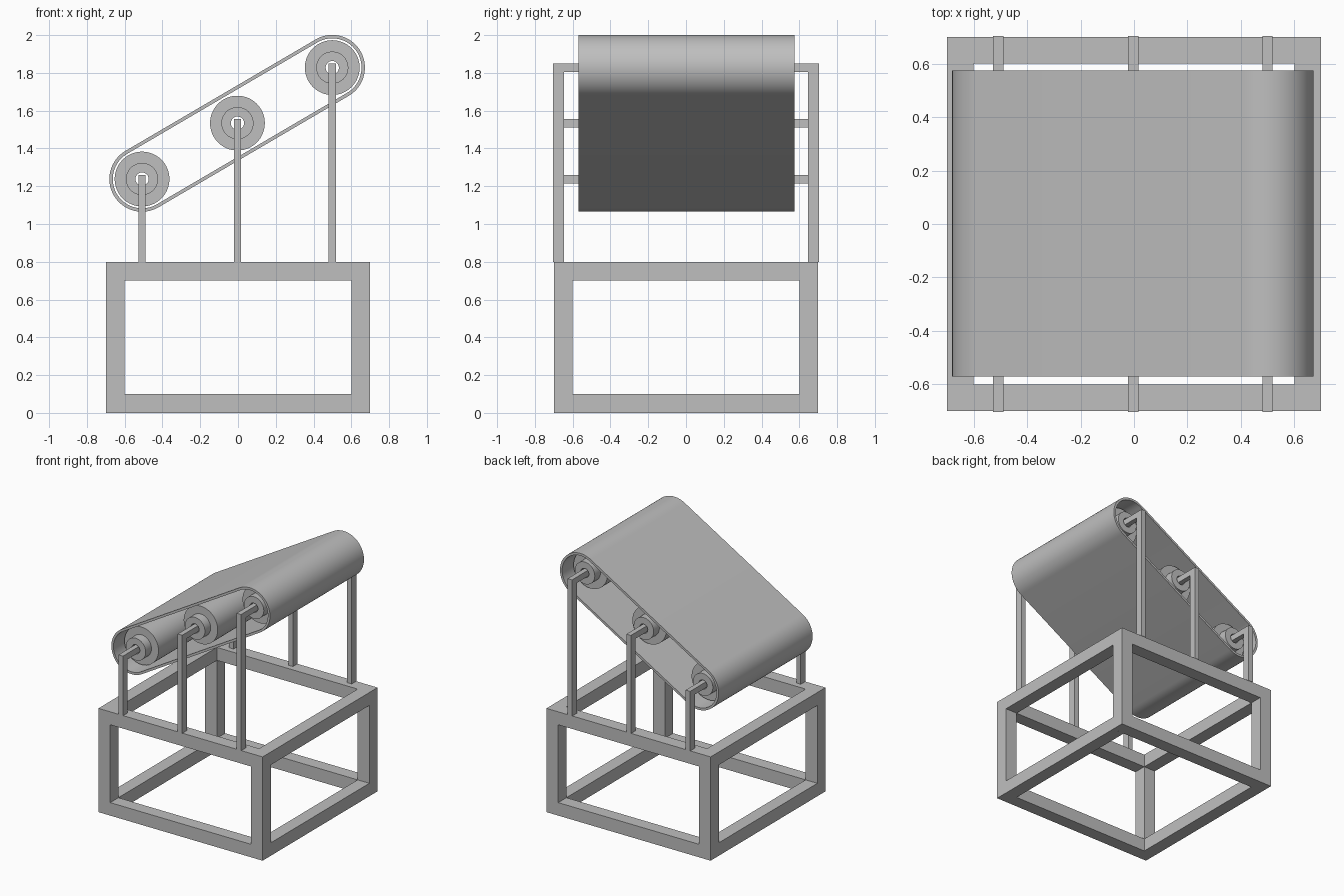
import bpy, bmesh, math
from mathutils import Vector

cube = bpy.data.objects.get("Cube")
if cube:
    bpy.data.objects.remove(cube, do_unlink=True)

grey = bpy.data.materials.new("light grey")
grey.use_nodes = True
colour = (0.52, 0.52, 0.52, 1)
grey.diffuse_color = colour
grey.node_tree.nodes["Principled BSDF"].inputs["Base Color"].default_value = colour


def finish(name, bm, smooth=False):
    bmesh.ops.recalc_face_normals(bm, faces=bm.faces)
    mesh = bpy.data.meshes.new(name)
    bm.to_mesh(mesh)
    bm.free()
    mesh.materials.append(grey)
    obj = bpy.data.objects.new(name, mesh)
    bpy.context.collection.objects.link(obj)
    if smooth:
        bpy.ops.object.select_all(action='DESELECT')
        obj.select_set(True)
        bpy.context.view_layer.objects.active = obj
        bpy.ops.object.shade_smooth_by_angle(angle=math.radians(35))
    return obj


def box(name, low, high):
    bm = bmesh.new()
    bmesh.ops.create_cube(bm, size=1)
    low, high = Vector(low), Vector(high)
    for v in bm.verts:
        v.co = (low + high) / 2 + v.co * (high - low)
    return finish(name, bm)


def lathe(name, profile, centre, steps=64):
    """Closed (radius, y) profile spun around a y axis at centre (x, z)."""
    bm = bmesh.new()
    rings = []
    for i in range(steps):
        a = math.tau * i / steps
        rings.append([bm.verts.new((centre[0] + r * math.cos(a), y,
                                    centre[1] + r * math.sin(a))) for r, y in profile])
    n = len(profile)
    for i in range(steps):
        a, b = rings[i], rings[(i + 1) % steps]
        for j in range(n):
            k = (j + 1) % n
            bm.faces.new((a[j], a[k], b[k], b[j]))
    return finish(name, bm, True)


# Open box frame, made by insetting each side of a cube and bridging inwards
H, W, BAR = 0.8, 0.7, 0.1
for z, level in ((0, "lower"), (H - BAR, "upper")):
    for s, side in ((-1, "front"), (1, "back")):
        ys = sorted((s * W, s * (W - BAR)))
        box(f"{side}_{level}_rail", (-W, ys[0], z), (W, ys[1], z + BAR))
    for s, side in ((1, "left"), (-1, "right")):
        xs = sorted((s * W, s * (W - BAR)))
        box(f"{side}_{level}_rail", (xs[0], BAR - W, z), (xs[1], W - BAR, z + BAR))
for sx, lr in ((1, "left"), (-1, "right")):
    for sy, fb in ((-1, "front"), (1, "back")):
        xs = sorted((sx * W, sx * (W - BAR)))
        ys = sorted((sy * W, sy * (W - BAR)))
        box(f"{fb}_{lr}_leg", (xs[0], ys[0], BAR), (xs[1], ys[1], H - BAR))

# Rollers with hubs, axles and posts
LOW, MID, HIGH = (-0.508, 1.238), (-0.003, 1.534), (0.499, 1.828)
HUB, DRUM, HOLE = 0.52, 0.45, 0.035
profile = [(HOLE, -HUB), (0.085, -HUB), (0.085, -DRUM), (0.145, -DRUM),
           (0.145, DRUM), (0.085, DRUM), (0.085, HUB), (HOLE, HUB)]
T = 0.019
for name, (x, z) in (("lower", LOW), ("middle", MID), ("upper", HIGH)):
    lathe(f"{name}_roller", profile, (x, z))
    box(f"{name}_axle", (x - T, -0.645, z - 0.024), (x + T, 0.645, z + 0.022))
    for s, side in ((-1, "front"), (1, "back")):
        ys = sorted((s * 0.645, s * 0.703))
        box(f"{name}_{side}_post", (x - T, ys[0], H), (x + T, ys[1], z + 0.022))

# Belt wrapped around the end rollers
slope = math.atan2(HIGH[1] - LOW[1], HIGH[0] - LOW[0])
STEPS = 32
bm = bmesh.new()
sections = []
for (cx, cz), start in ((HIGH, slope - math.pi / 2), (LOW, slope + math.pi / 2)):
    for i in range(STEPS + 1):
        a = start + math.pi * i / STEPS
        sections.append([bm.verts.new((cx + r * math.cos(a), y, cz + r * math.sin(a)))
                         for r, y in ((0.173, -0.57), (0.173, 0.575),
                                      (0.155, 0.575), (0.155, -0.57))])
for i, a in enumerate(sections):
    b = sections[(i + 1) % len(sections)]
    for j in range(4):
        k = (j + 1) % 4
        bm.faces.new((a[j], a[k], b[k], b[j]))
finish("belt", bm, True)
